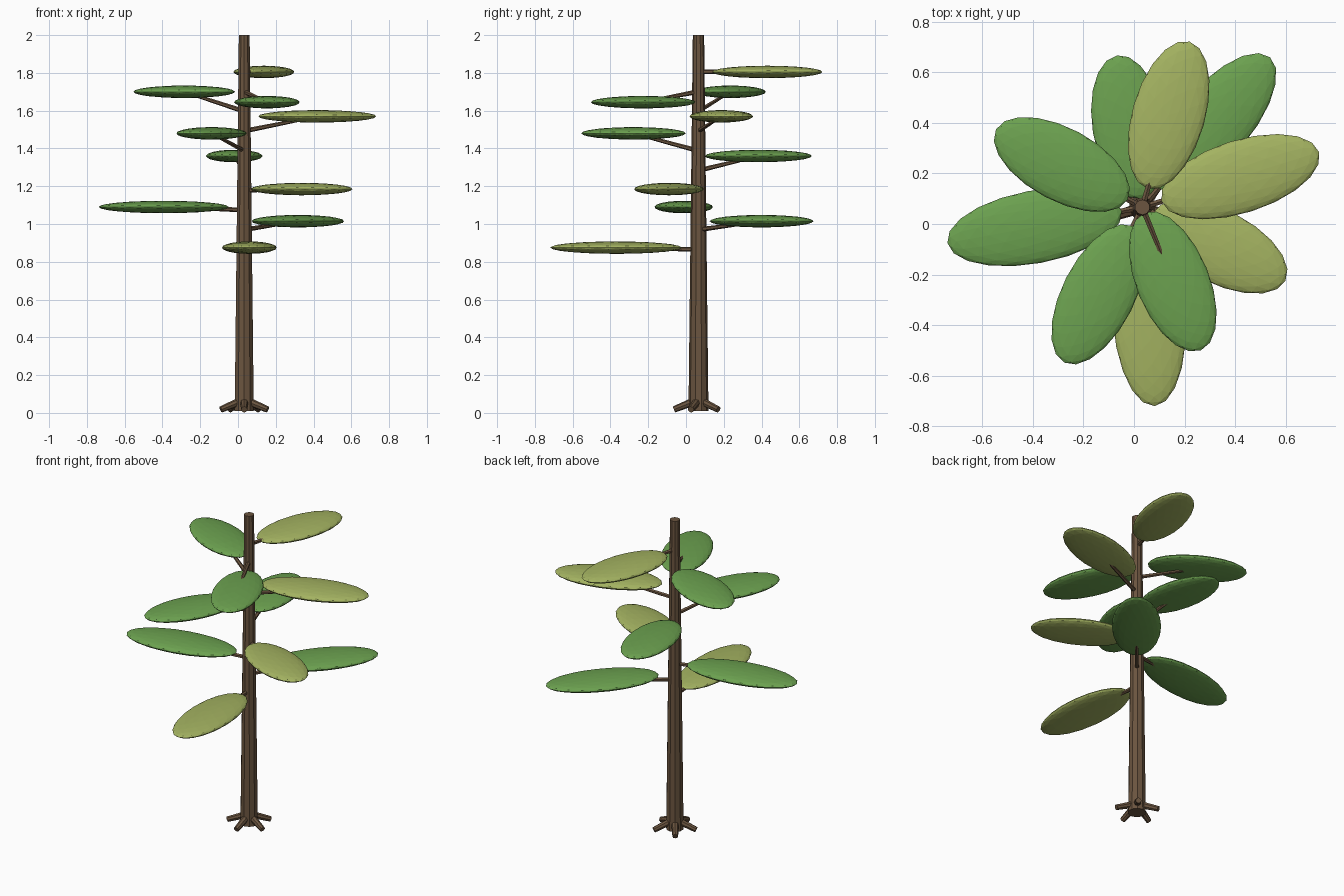
import bpy
from math import cos, sin, atan2, radians
from mathutils import Vector

if "Cube" in bpy.data.objects:
    bpy.data.objects.remove(bpy.data.objects["Cube"])

CX, CY = 0.033, 0.066  # trunk axis


def material(name, rgb):
    m = bpy.data.materials.new(name)
    m.diffuse_color = (*rgb, 1)
    m.use_nodes = True
    m.node_tree.nodes["Principled BSDF"].inputs["Base Color"].default_value = m.diffuse_color
    return m


BARK = material("bark", (0.145, 0.09, 0.05))
GREEN = material("green_leaf", (0.15, 0.36, 0.08))
LIGHT = material("light_leaf", (0.37, 0.45, 0.12))


def finish(name, mat):
    ob = bpy.context.object
    ob.name = name
    ob.data.materials.append(mat)
    return ob


def limb(name, a, b, r1, r2, sides):
    """Tapered cylinder from point a to point b."""
    a, b = Vector(a), Vector(b)
    d = b - a
    bpy.ops.mesh.primitive_cone_add(vertices=sides, radius1=r1, radius2=r2,
                                    depth=d.length, location=(a + b) / 2)
    ob = finish(name, BARK)
    ob.rotation_euler = d.to_track_quat('Z', 'Y').to_euler()
    return ob


# Trunk
limb("trunk", (CX, CY, 0.01), (CX, CY, 2.0), 0.053, 0.03, 10)

# Five roots, one pointing to the front
for i in range(5):
    t = radians(-90 + 72 * i)
    limb(f"root_{i + 1}", (CX + 0.02 * cos(t), CY + 0.02 * sin(t), 0.062),
         (CX + 0.13 * cos(t), CY + 0.13 * sin(t), 0.018), 0.022, 0.017, 8)

# Leaf pads spiralling up the trunk: centre x, y, z and half length
LEAVES = [
    (0.06, -0.37, 0.875, 0.35), (0.317, 0.40, 1.015, 0.34),
    (-0.393, -0.012, 1.09, 0.35), (0.337, -0.09, 1.185, 0.294),
    (-0.02, 0.383, 1.36, 0.287), (-0.14, -0.278, 1.48, 0.302),
    (0.42, 0.187, 1.57, 0.326), (-0.285, 0.235, 1.70, 0.295),
    (0.153, -0.227, 1.645, 0.294), (0.137, 0.43, 1.805, 0.302),
]
for i, (x, y, z, half) in enumerate(LEAVES):
    limb(f"branch_{i + 1}", (CX, CY, 0.865 + 0.1045 * i), (x, y, z), 0.013, 0.008, 6)
    bpy.ops.mesh.primitive_ico_sphere_add(subdivisions=3, radius=1, location=(x, y, z))
    leaf = finish(f"leaf_{i + 1}", LIGHT if i % 3 == 0 else GREEN)
    leaf.scale = (half, 0.144, 0.033)
    leaf.rotation_euler.z = atan2(y - CY, x - CX)
